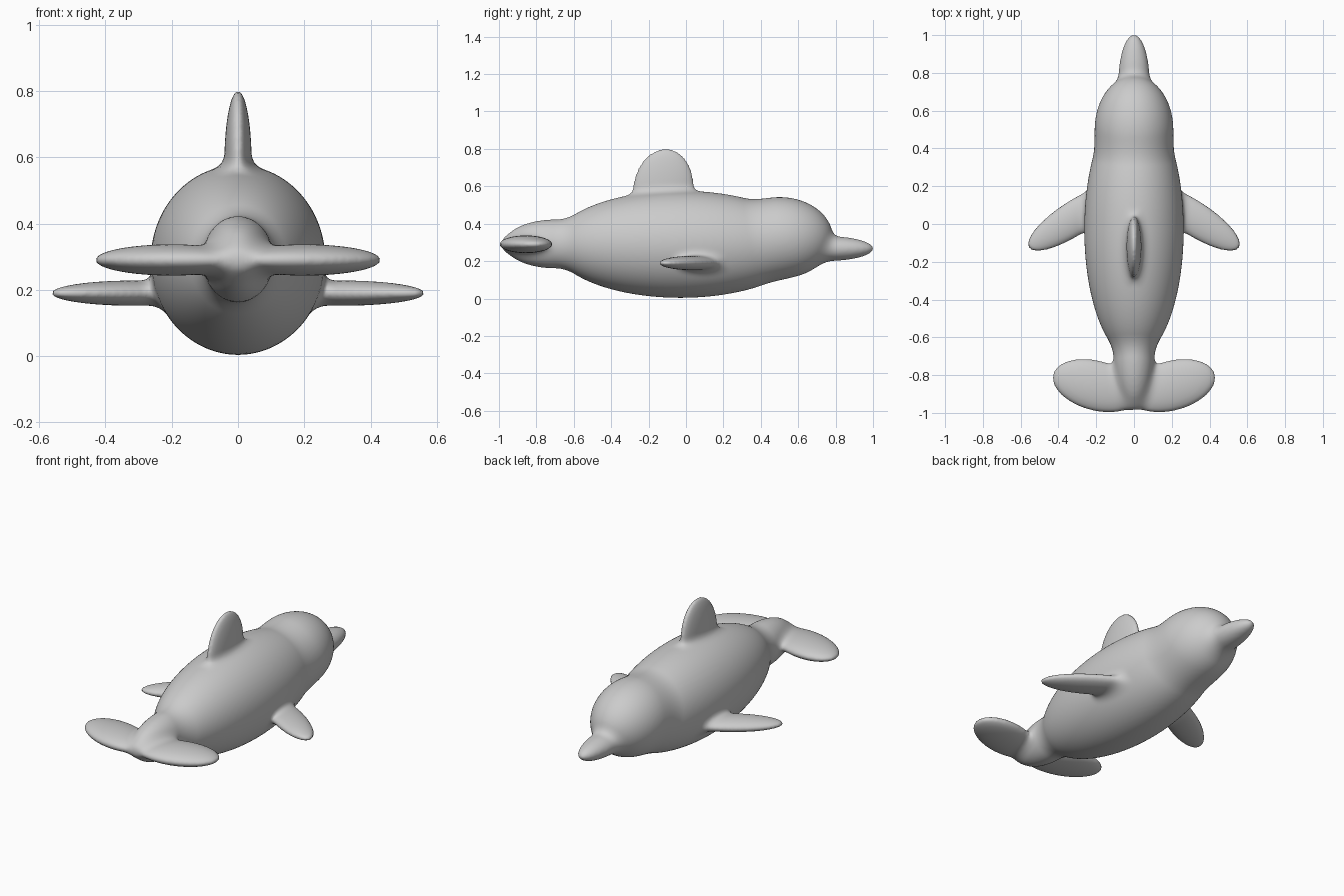
import bpy, bmesh
from math import radians
from mathutils import Matrix, Euler, Vector

if "Cube" in bpy.data.objects:
    bpy.data.objects.remove(bpy.data.objects["Cube"])

BLEND = 0.045
parts = []


def ellipsoid(centre, radii, rot=(0, 0, 0)):
    r = Euler([radians(a) for a in rot]).to_matrix()
    parts.append((Vector(centre), Vector(radii), r))


# body, head, beak, tail stock
ellipsoid((0, -0.03, 0.29), (0.263, 0.68, 0.286))
ellipsoid((0, 0.50, 0.325), (0.208, 0.285, 0.217))
ellipsoid((0, 0.75, 0.267), (0.082, 0.25, 0.066))
ellipsoid((0, -0.70, 0.292), (0.108, 0.27, 0.130))
# dorsal fin
ellipsoid((0, -0.122, 0.585), (0.041, 0.16, 0.215), (-8, 0, 0))
# flippers and flukes, mirrored
for s in (1, -1):
    ellipsoid((0.314 * s, 0.033, 0.19), (0.29, 0.09, 0.038), (0, 0, -33 * s))
    ellipsoid((0.20 * s, -0.856, 0.29), (0.235, 0.131, 0.047), (0, 0, 15 * s))

# join all ellipsoids into one skin
bm = bmesh.new()
for c, r, rot in parts:
    m = Matrix.Translation(c) @ rot.to_4x4() @ Matrix.Diagonal((*r, 1))
    bmesh.ops.create_uvsphere(bm, u_segments=48, v_segments=32, radius=1, matrix=m)
mesh = bpy.data.meshes.new("dolphin_body")
bm.to_mesh(mesh)
bm.free()
dolphin = bpy.data.objects.new("dolphin_body", mesh)
bpy.context.collection.objects.link(dolphin)
bpy.context.view_layer.objects.active = dolphin
dolphin.select_set(True)

mod = dolphin.modifiers.new("skin", 'REMESH')
mod.mode = 'VOXEL'
mod.voxel_size = 0.012
bpy.ops.object.modifier_apply(modifier=mod.name)
mod = dolphin.modifiers.new("relax", 'SMOOTH')
mod.factor = 0.5
mod.iterations = 6
bpy.ops.object.modifier_apply(modifier=mod.name)

# blended distance to all the parts, giving soft fillets where they meet
shapes = [(c, rot.transposed(), r) for c, r, rot in parts]


def distance(p):
    d = 10.0
    for c, inv, r in shapes:
        q = inv @ (p - c)
        a = Vector((q.x / r.x, q.y / r.y, q.z / r.z))
        b = Vector((a.x / r.x, a.y / r.y, a.z / r.z))
        k = a.length
        e = k * (k - 1) / max(b.length, 1e-6)
        h = max(BLEND - abs(d - e), 0) / BLEND
        d = min(d, e) - h * h * BLEND / 4
    return d


# settle the skin onto the blended shape
bm = bmesh.new()
bm.from_mesh(dolphin.data)
for _ in range(5):
    bm.normal_update()
    for v in bm.verts:
        step = max(-0.02, min(0.02, distance(v.co)))
        v.co -= v.normal * step * 0.85
bmesh.ops.smooth_vert(bm, verts=bm.verts, factor=0.3,
                      use_axis_x=True, use_axis_y=True, use_axis_z=True)
for f in bm.faces:
    f.smooth = True
bm.to_mesh(dolphin.data)
bm.free()
